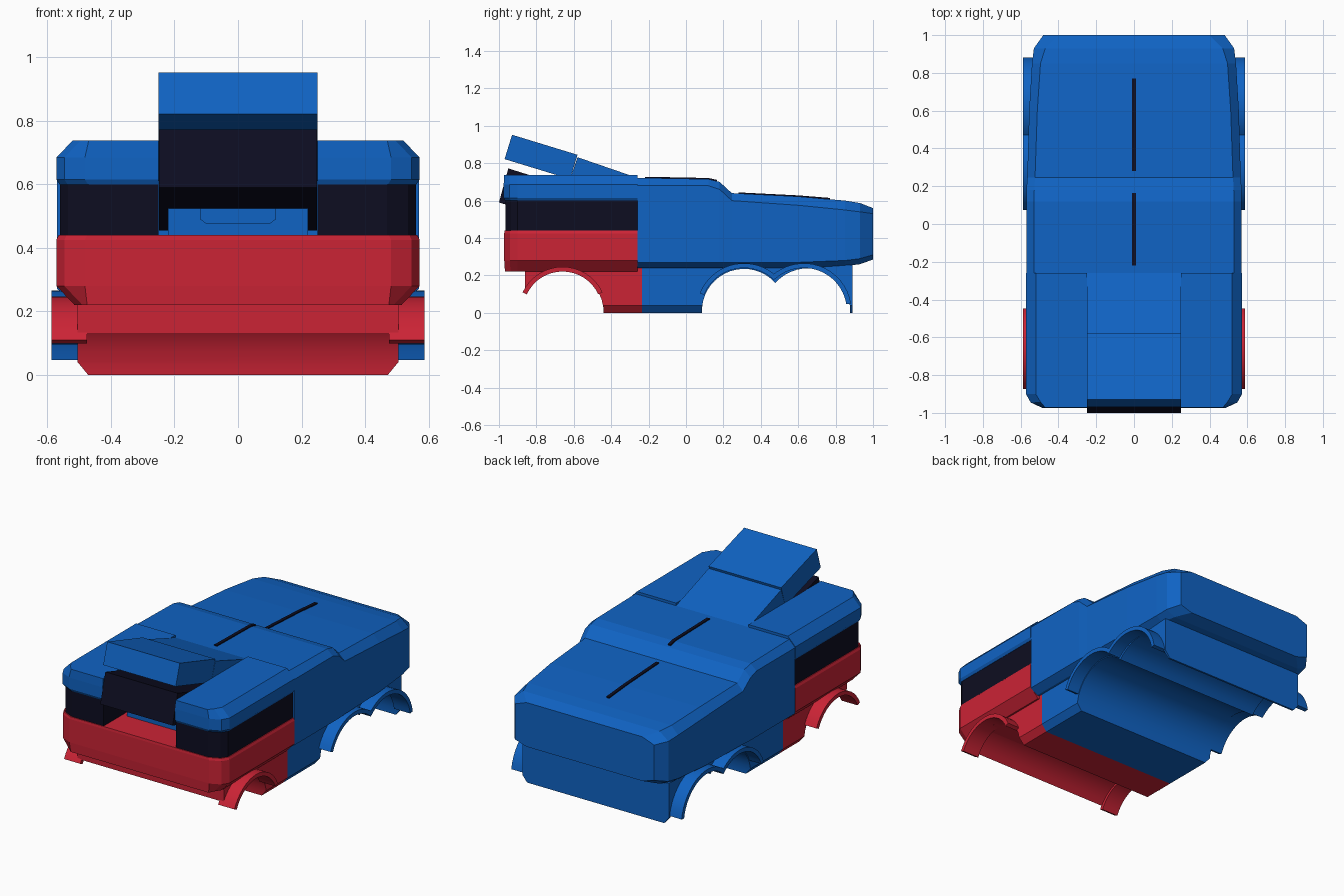
import bpy, bmesh, math
from mathutils import Vector

cube = bpy.data.objects.get("Cube")
if cube:
    bpy.data.objects.remove(cube, do_unlink=True)


def material(name, rgb):
    m = bpy.data.materials.new(name)
    m.use_nodes = True
    m.diffuse_color = (*rgb, 1)
    bsdf = next(n for n in m.node_tree.nodes if n.type == 'BSDF_PRINCIPLED')
    bsdf.inputs["Base Color"].default_value = (*rgb, 1)
    return m


BLUE = material("blue_paint", (0.005, 0.125, 0.55))
RED = material("red_paint", (0.60, 0.017, 0.036))
DARK = material("dark_glass", (0.004, 0.004, 0.015))


def finish(name, bm, mat):
    bmesh.ops.recalc_face_normals(bm, faces=bm.faces)
    me = bpy.data.meshes.new(name)
    bm.to_mesh(me)
    bm.free()
    me.materials.append(mat)
    ob = bpy.data.objects.new(name, me)
    bpy.context.collection.objects.link(ob)
    return ob


def loft(name, rings, mat):
    """Skin a list of equal-length point rings and cap both ends."""
    bm = bmesh.new()
    loops = [[bm.verts.new(p) for p in ring] for ring in rings]
    n = len(loops[0])
    for a, b in zip(loops, loops[1:]):
        for i in range(n):
            bm.faces.new((a[i], a[(i + 1) % n], b[(i + 1) % n], b[i]))
    bm.faces.new(loops[0])
    bm.faces.new(loops[-1])
    return finish(name, bm, mat)


def prism(name, profile, x0, x1, mat):
    """Extrude a (y, z) side profile across x."""
    return loft(name, [[(x, y, z) for y, z in profile] for x in (x0, x1)], mat)


def arc(cy, cz, r, a0, a1, n=16):
    steps = [math.radians(a0 + (a1 - a0) * i / n) for i in range(n + 1)]
    return [(cy + r * math.cos(a), cz + r * math.sin(a)) for a in steps]


def smooth(ob):
    bpy.ops.object.select_all(action='DESELECT')
    ob.select_set(True)
    bpy.context.view_layer.objects.active = ob
    bpy.ops.object.shade_smooth_by_angle(angle=math.radians(20))


# Rear body: y, side width, roof width, floor width, four heights from floor to roof
stations = [
    (-0.26, .570, .530, .52, .24, .27, .68, .722),
    (0.12, .570, .530, .52, .24, .27, .68, .715),
    (0.18, .570, .528, .52, .24, .27, .66, .70),
    (0.245, .565, .524, .52, .24, .27, .60, .640),
    (0.60, .555, .512, .51, .24, .27, .575, .622),
    (0.85, .540, .495, .50, .25, .28, .55, .600),
    (0.93, .530, .470, .47, .26, .29, .54, .587),
    (1.00, .480, .400, .40, .285, .31, .53, .560),
]
rings = []
for y, w, wt, wb, z0, z1, z2, z3 in stations:
    half = [(wb, z0), (w, z1), (w, z2), (wt, z3)]
    rings.append([(x, y, z) for x, z in half] + [(-x, y, z) for x, z in reversed(half)])
loft("rear_body", rings, BLUE)

# Thin dark seams along the roof and the rear deck
for name, pts in (("roof_seam", [(-.22, .7215), (.12, .715), (.165, .705)]),
                  ("deck_seam", [(.28, .638), (.60, .622), (.77, .6085)])):
    prism(name, [(y, z - .002) for y, z in pts] + [(y, z + .006) for y, z in reversed(pts)],
          -.01, .01, DARK)


# Front cab: stacked plan outlines with cut front corners
def plan(w, front, z, cut=.09):
    half = [(w, -.26), (w, -.90), (w - .025, front + .03), (w - cut, front)]
    return [(x, y, z) for x, y in half] + [(-x, y, z) for x, y in reversed(half)]


def half_plan(w, front, z, side, cut=.09):
    pts = [(.25, -.26), (w, -.26), (w, -.90), (w - .025, front + .03), (w - cut, front), (.25, front)]
    return [(side * x, y, z) for x, y in pts]


loft("lower_cab", [plan(.515, -.968, .22, .04), plan(.572, -.972, .28),
                   plan(.572, -.972, .425), plan(.565, -.97, .44)], RED)
for side, label in ((1, "left"), (-1, "right")):
    loft(label + "_window_band", [half_plan(.56, -.965, z, side) for z in (.44, .605)], DARK)
    loft(label + "_roof", [half_plan(.562, -.967, .60, side), half_plan(.572, -.975, .615, side),
                           half_plan(.572, -.975, .685, side),
                           half_plan(.520, -.972, .738, side, .05)], BLUE)

# Raised centre hatch, its window block and the cockpit console
prism("hatch_front", [(-.93, .952), (-.58, .845), (-.62, .715), (-.97, .822)], -.25, .25, BLUE)
prism("hatch_rear", [(-.58, .832), (-.26, .722), (-.29, .61), (-.62, .715)], -.25, .25, BLUE)
prism("hatch_window", [(-.95, .772), (-.50, .632), (-.55, .455), (-1.0, .59)], -.249, .249, DARK)
prism("console", [(-.78, .43), (-.78, .525), (-.27, .525), (-.27, .43)], -.22, .22, BLUE)
panel = [(-.12, .524), (-.12, .49), (-.10, .476), (.10, .476), (.12, .49), (.12, .524)]
loft("console_panel", [[(x, y, z) for x, z in panel] for y in (-.779, -.785)], BLUE)


# Chassis: full-width wheel wells, with bevelled lower side edges
def chassis(name, profile, mat):
    ob = prism(name, profile, -.505, .505, mat)
    bm = bmesh.new()
    bm.from_mesh(ob.data)
    for s in (1, -1):
        bmesh.ops.bisect_plane(bm, geom=bm.verts[:] + bm.edges[:] + bm.faces[:],
                               plane_co=Vector((s * .472, 0, 0)),
                               plane_no=Vector((s * .04, 0, -.033)), clear_outer=True)
        bmesh.ops.holes_fill(bm, edges=[e for e in bm.edges if e.is_boundary])
    bmesh.ops.recalc_face_normals(bm, faces=bm.faces)
    bm.to_mesh(ob.data)
    bm.free()
    smooth(ob)


chassis("front_chassis", [(-.862, .25)] + arc(-.67, 0, .23, 146, 0) + [(-.235, 0), (-.235, .25)], RED)
chassis("rear_chassis", [(-.235, .255), (-.235, 0), (.085, 0)] + arc(.31, .01, .225, 176, 41)
        + arc(.65, .01, .228, 139, 0) + [(.878, 0), (.89, 0), (.89, .255)], BLUE)

# Wheel arch fenders
for side, label in ((1, "left"), (-1, "right")):
    for name, cy, cz, r, a0, a1, mat in (("front", -.66, .01, .236, 155, 25, RED),
                                         ("middle", .31, .01, .255, 158, 46, BLUE),
                                         ("back", .63, .01, .255, 132, 9, BLUE)):
        profile = arc(cy, cz, r, a0, a1) + arc(cy, cz, r - .025, a1, a0)
        smooth(prism(f"{label}_{name}_fender", profile, side * .475, side * .587, mat))
